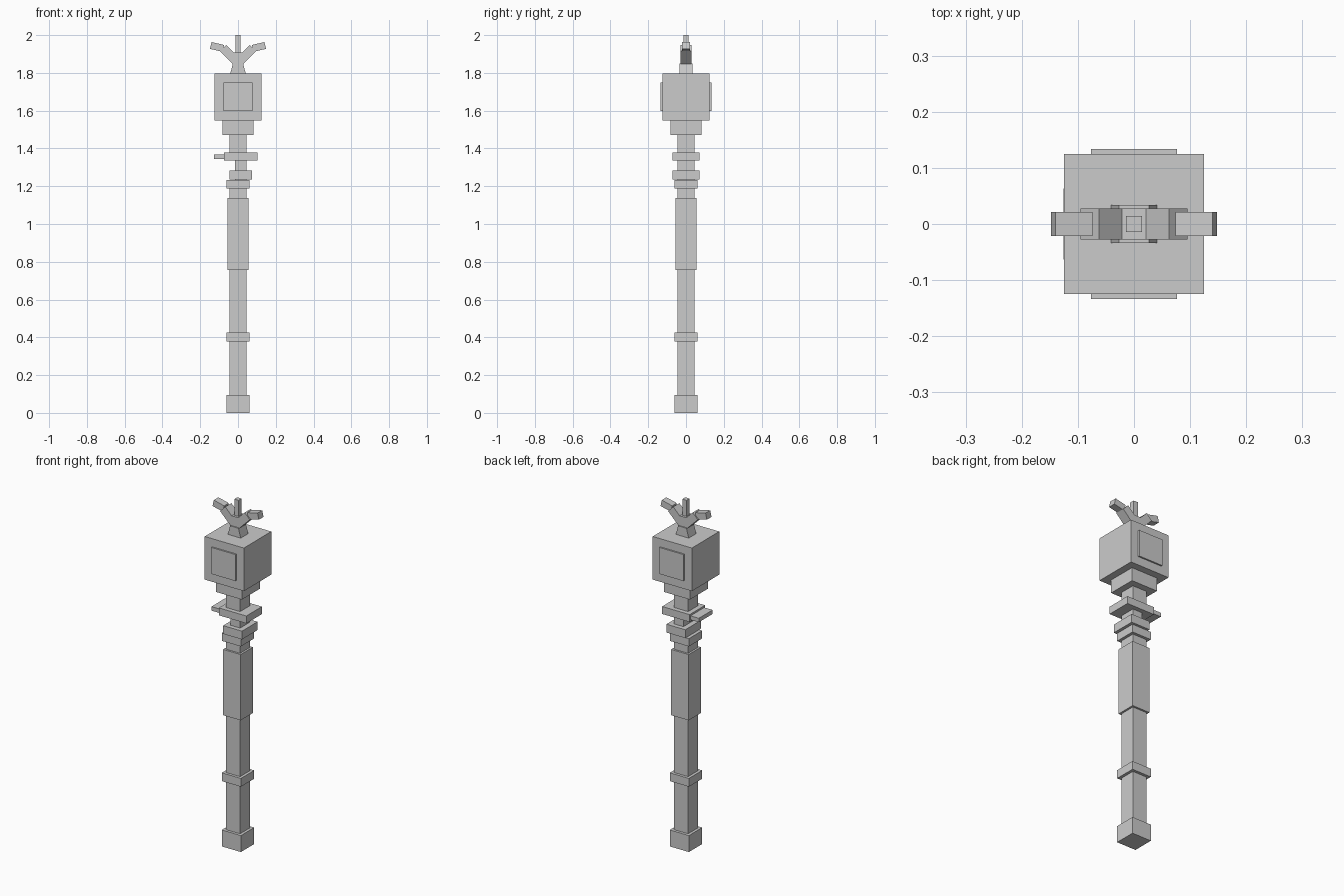
import bpy, bmesh, math
from mathutils import Matrix

cube = bpy.data.objects.get("Cube")
if cube:
    bpy.data.objects.remove(cube, do_unlink=True)

grey = bpy.data.materials.new("plain_grey")
grey.use_nodes = True
COLOR = (0.6, 0.6, 0.6, 1)
grey.diffuse_color = COLOR
grey.node_tree.nodes["Principled BSDF"].inputs["Base Color"].default_value = COLOR


def finish(name, bm):
    bmesh.ops.recalc_face_normals(bm, faces=bm.faces)
    mesh = bpy.data.meshes.new(name)
    bm.to_mesh(mesh)
    bm.free()
    mesh.materials.append(grey)
    obj = bpy.data.objects.new(name, mesh)
    bpy.context.collection.objects.link(obj)
    return obj


def box(name, x0, x1, half_y, z0, z1, y=0, tilt=0, taper=1):
    """Box from its limits, tilted about y, its top optionally narrowed in x."""
    bm = bmesh.new()
    bmesh.ops.create_cube(bm, size=1)
    for v in bm.verts:
        if v.co.z > 0:
            v.co.x *= taper
    size = Matrix.Diagonal((x1 - x0, half_y * 2, z1 - z0, 1))
    place = Matrix.Translation(((x0 + x1) / 2, y, (z0 + z1) / 2))
    bm.transform(place @ Matrix.Rotation(tilt, 4, "Y") @ size)
    return finish(name, bm)


def square(name, half, z0, z1):
    return box(name, -half, half, half, z0, z1)


# Shaft with its foot, ring and grip
square("foot", 0.061, 0, 0.095)
square("lower_shaft", 0.045, 0.095, 0.76)
square("shaft_ring", 0.061, 0.377, 0.425)
square("grip", 0.056, 0.757, 1.137)
square("grip_neck", 0.045, 1.137, 1.19)
square("neck_ring", 0.061, 1.187, 1.232)

# Offset guard plates and the neck between them
box("lower_guard", -0.045, 0.075, 0.071, 1.235, 1.283)
box("guard_neck", -0.015, 0.045, 0.045, 1.23, 1.34)
box("upper_guard", -0.073, 0.103, 0.071, 1.335, 1.378)
box("guard_tongue", -0.126, -0.07, 0.063, 1.345, 1.368)
square("upper_neck", 0.045, 1.378, 1.475)

# Head block with a raised panel front and back
square("collar", 0.083, 1.472, 1.548)
square("head", 0.125, 1.548, 1.797)
for name, side in (("front_panel", -1), ("back_panel", 1)):
    box(name, -0.077, 0.077, 0.005, 1.597, 1.75, y=side * 0.129)

# Forked crown
box("crown_base", -0.041, 0.041, 0.034, 1.797, 1.85, taper=0.65)
half = [(0.027, 1.847), (0.095, 1.915), (0.062, 1.948), (0.021, 1.907)]
outline = half + [(-x, z) for x, z in reversed(half)]
bm = bmesh.new()
face = bm.faces.new([bm.verts.new((x, -0.028, z)) for x, z in outline])
new = bmesh.ops.extrude_face_region(bm, geom=[face])["geom"]
bmesh.ops.translate(bm, vec=(0, 0.056, 0),
                    verts=[v for v in new if isinstance(v, bmesh.types.BMVert)])
finish("crown_fork", bm)
for name, side in (("left_prong", 1), ("right_prong", -1)):
    c = side * 0.111
    box(name, c - 0.034, c + 0.034, 0.021, 1.919, 1.956,
        tilt=-side * math.radians(13))
box("spike", -0.014, 0.014, 0.014, 1.9, 2.0)
